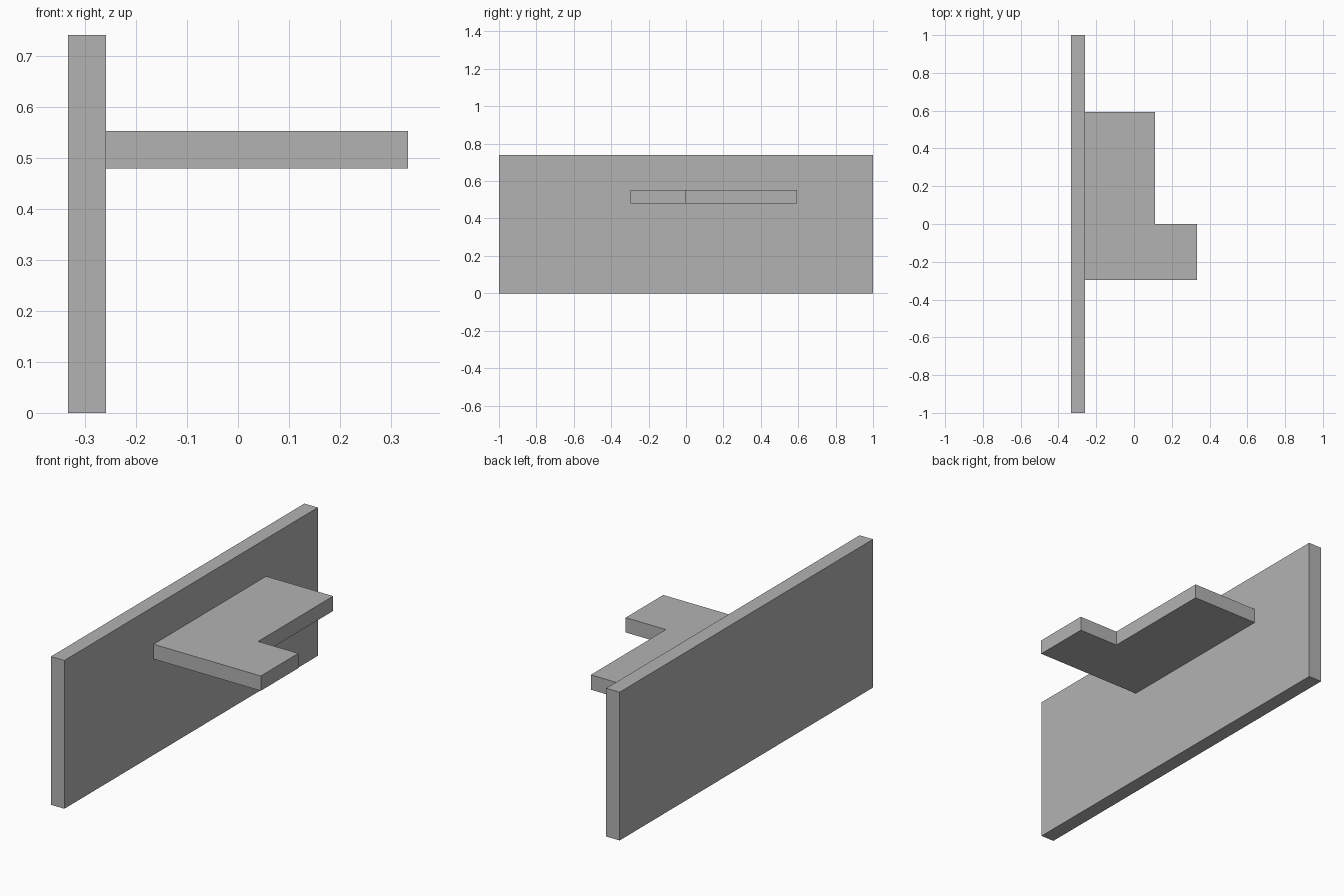
import bpy
import bmesh

cube = bpy.data.objects.get("Cube")
if cube:
    bpy.data.objects.remove(cube, do_unlink=True)

U = 2 / 27            # module: thickness of both slabs
LEFT = -4.5 * U       # outer face of the wall
INNER = LEFT + U      # face that carries the shelf

grey = bpy.data.materials.new("plain_grey")
grey.use_nodes = True
colour = (0.45, 0.45, 0.45, 1)
grey.diffuse_color = colour
grey.node_tree.nodes["Principled BSDF"].inputs["Base Color"].default_value = colour


def slab(name, outline, z0, z1):
    """Extrude a flat plan outline from z0 up to z1."""
    bm = bmesh.new()
    face = bm.faces.new([bm.verts.new((x, y, z0)) for x, y in outline])
    top = bmesh.ops.extrude_face_region(bm, geom=[face], use_keep_orig=True)["geom"]
    verts = [g for g in top if isinstance(g, bmesh.types.BMVert)]
    bmesh.ops.translate(bm, verts=verts, vec=(0, 0, z1 - z0))
    bmesh.ops.recalc_face_normals(bm, faces=bm.faces)
    mesh = bpy.data.meshes.new(name)
    bm.to_mesh(mesh)
    bm.free()
    mesh.materials.append(grey)
    obj = bpy.data.objects.new(name, mesh)
    bpy.context.collection.objects.link(obj)
    return obj


# Long upright wall
slab("wall_panel", [(LEFT, -1), (INNER, -1), (INNER, 1), (LEFT, 1)], 0, 10 * U)

# L-shaped shelf standing out from the wall
step, reach = INNER + 5 * U, INNER + 8 * U
front, back = -4 * U, 8 * U
slab("stepped_shelf",
     [(INNER, front), (reach, front), (reach, 0), (step, 0), (step, back), (INNER, back)],
     0.479, 0.553)
